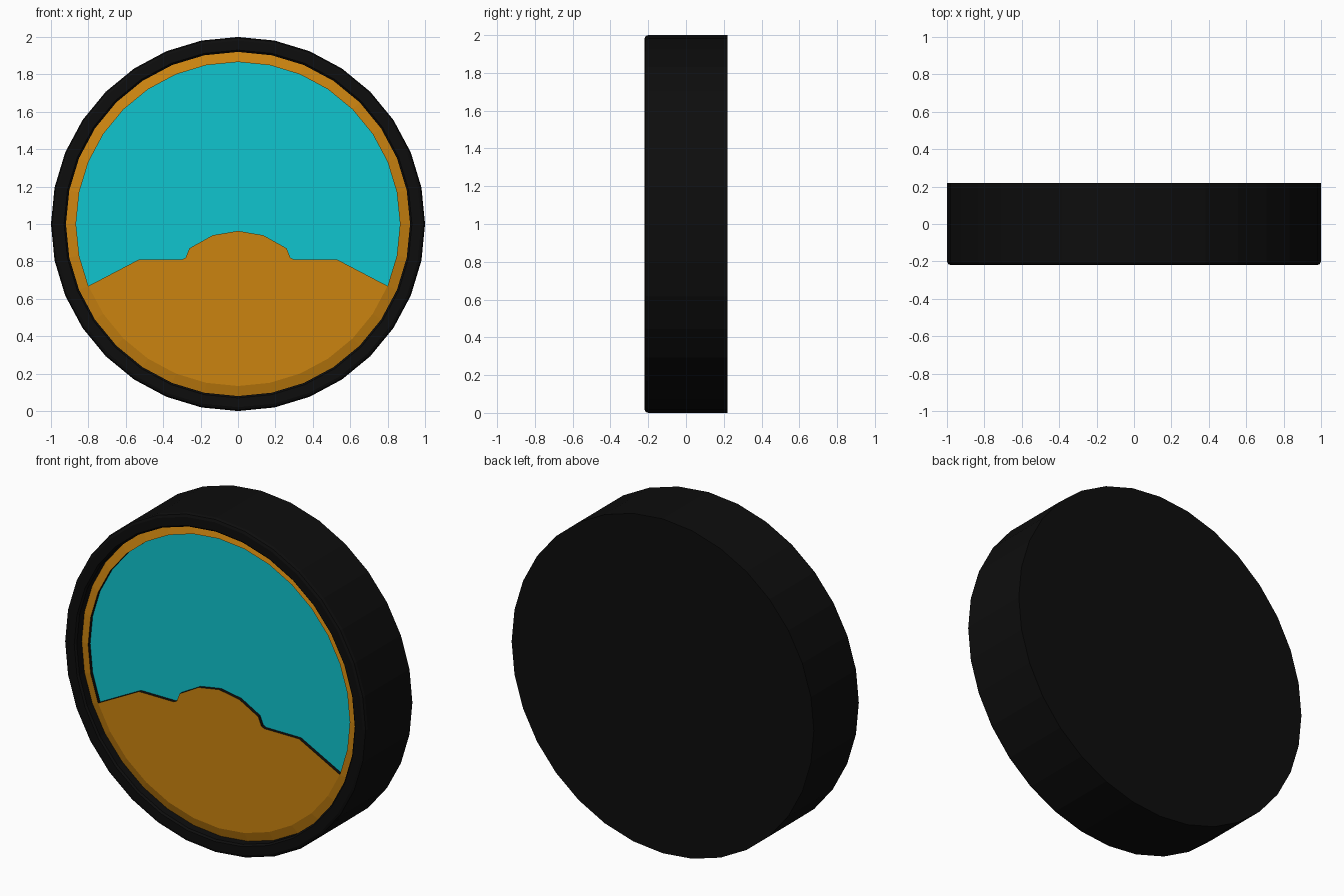
import bpy, bmesh
from math import cos, sin, pi

if "Cube" in bpy.data.objects:
    bpy.data.objects.remove(bpy.data.objects["Cube"])

SIDES = 32
CZ = 1.0            # height of the dial centre
FACE_Y = -0.18      # raised front face
SKY_Y = -0.16       # recessed upper plate


def material(name, color):
    m = bpy.data.materials.new(name)
    m.diffuse_color = (*color, 1)
    m.use_nodes = True
    m.node_tree.nodes["Principled BSDF"].inputs["Base Color"].default_value = m.diffuse_color
    return m


BLACK = material("black", (0.004, 0.004, 0.004))
ORANGE = material("orange", (0.60, 0.23, 0.005))
CYAN = material("cyan", (0.005, 0.56, 0.62))


def finish(bm, name, mat):
    mesh = bpy.data.meshes.new(name)
    bm.to_mesh(mesh)
    bm.free()
    mesh.materials.append(mat)
    ob = bpy.data.objects.new(name, mesh)
    bpy.context.collection.objects.link(ob)
    return ob


def rim_point(r, i):
    a = 2 * pi * i / SIDES
    return (r * cos(a), CZ + r * sin(a))


def lathe(name, profile, mat, caps=False):
    """Rings of (radius, y) joined in order, front-to-back axis."""
    bm = bmesh.new()
    rings = []
    for r, y in profile:
        pts = [rim_point(r, i) for i in range(SIDES)]
        rings.append([bm.verts.new((x, y, z)) for x, z in pts])
    for a, b in zip(rings, rings[1:]):
        for i in range(SIDES):
            j = (i + 1) % SIDES
            bm.faces.new((a[i], a[j], b[j], b[i]))
    if caps:
        bm.faces.new(rings[0])
        bm.faces.new(rings[-1])
        bmesh.ops.recalc_face_normals(bm, faces=bm.faces)
    return finish(bm, name, mat)


def plate(name, outline, y, mat):
    """Flat plate facing the front; outline runs counter-clockwise."""
    bm = bmesh.new()
    bm.faces.new([bm.verts.new((x, y, z)) for x, z in outline])
    return finish(bm, name, mat)


# Round case: flat back, rounded front lip, recessed floor
lathe("case", [(1, 0.22), (1, -0.20), (0.994, -0.214), (0.98, -0.22),
               (0.93, -0.22), (0.92, -0.21), (0.92, -0.15)], BLACK, caps=True)

# Sloped bezel ring around the dial
lathe("bezel_ring", [(0.92, -0.163), (0.866, FACE_Y)], ORANGE)

# Horizon silhouette, mirrored about x = 0, running left to right
half = [(-0.53, 0.81), (-0.30, 0.81), (-0.28, 0.82), (-0.26, 0.87), (-0.135, 0.94)]
horizon = half + [(0, 0.963)] + [(-x, z) for x, z in reversed(half)]

# Lower plate and recessed upper plate share the horizon
lower_arc = [rim_point(0.866, i) for i in range(18, 31)]
upper_arc = [rim_point(0.866, i) for i in range(-2, 19)]
sky_outline = upper_arc + horizon
plate("ground_plate", lower_arc + horizon[::-1], FACE_Y, ORANGE)
plate("sky_plate", sky_outline, SKY_Y, CYAN)

# Dark wall around the recess
bm = bmesh.new()
front = [bm.verts.new((x, FACE_Y, z)) for x, z in sky_outline]
back = [bm.verts.new((x, SKY_Y, z)) for x, z in sky_outline]
for i in range(len(front)):
    j = (i + 1) % len(front)
    bm.faces.new((front[j], front[i], back[i], back[j]))
finish(bm, "recess_wall", BLACK)
